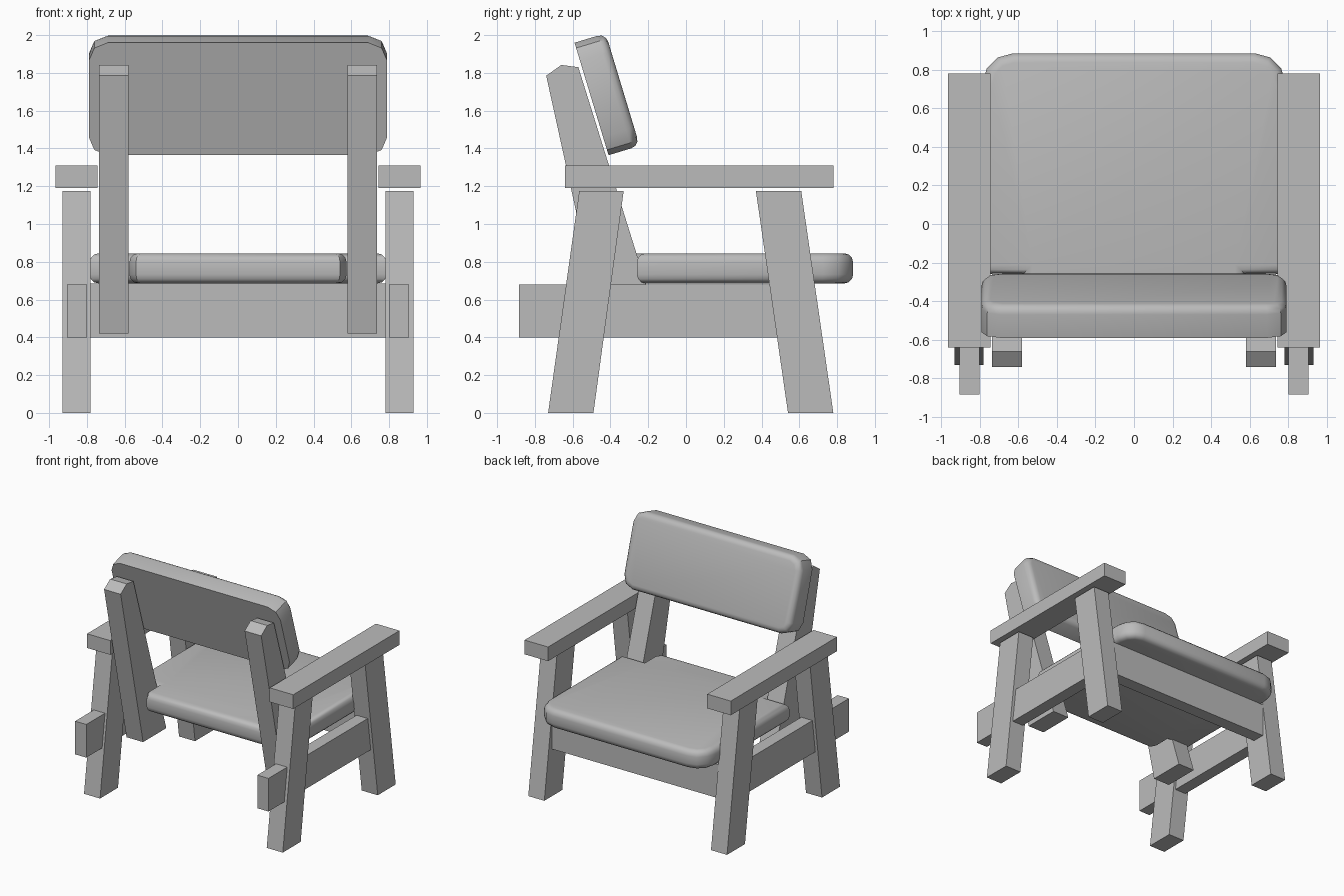
import bpy, bmesh, math
from mathutils import Matrix, Vector

cube = bpy.data.objects.get("Cube")
if cube:
    bpy.data.objects.remove(cube, do_unlink=True)

GREY = (0.5, 0.5, 0.5, 1)
mat = bpy.data.materials.new("plain grey")
mat.use_nodes = True
mat.diffuse_color = GREY
mat.node_tree.nodes["Principled BSDF"].inputs["Base Color"].default_value = GREY


def finish(bm, name, smooth=False):
    bmesh.ops.recalc_face_normals(bm, faces=bm.faces)
    mesh = bpy.data.meshes.new(name)
    bm.to_mesh(mesh)
    bm.free()
    mesh.materials.append(mat)
    obj = bpy.data.objects.new(name, mesh)
    bpy.context.collection.objects.link(obj)
    if smooth:
        bpy.ops.object.select_all(action='DESELECT')
        obj.select_set(True)
        bpy.context.view_layer.objects.active = obj
        bpy.ops.object.shade_smooth_by_angle(angle=math.radians(40))
    return obj


def prism(bm, points, depth):
    """Extrude a flat loop of points along depth; returns base and cap faces."""
    base = bm.faces.new([bm.verts.new(p) for p in points])
    ext = bmesh.ops.extrude_face_region(bm, geom=[base], use_keep_orig=True)["geom"]
    verts = [g for g in ext if isinstance(g, bmesh.types.BMVert)]
    bmesh.ops.translate(bm, vec=depth, verts=verts)
    cap = [g for g in ext if isinstance(g, bmesh.types.BMFace)][0]
    return base, cap


def side_pair(name, profile, x0, x1):
    """A board with a (y, z) profile, on both sides of the chair."""
    for side, sign in (("left", 1), ("right", -1)):
        bm = bmesh.new()
        prism(bm, [(sign * x0, y, z) for y, z in profile], Vector((sign * (x1 - x0), 0, 0)))
        finish(bm, f"{side}_{name}")


def rect(y0, y1, z0, z1):
    return [(y0, z0), (y1, z0), (y1, z1), (y0, z1)]


def arc(cx, cy, r, start, steps):
    """Quarter-circle corner points, anticlockwise from start degrees."""
    angles = [math.radians(start + 90 * i / steps) for i in range(steps + 1)]
    return [(cx + r * math.cos(a), cy + r * math.sin(a)) for a in angles]


def bevel_rims(bm, faces, offset):
    edges = list({e for f in faces for e in f.edges})
    bmesh.ops.bevel(bm, geom=edges, offset=offset, segments=3, profile=0.5,
                    affect='EDGES', clamp_overlap=True)


# Frame: legs, armrests, side rails, back posts
side_pair("rear_leg", [(-.73, 0), (-.49, 0), (-.33, 1.175), (-.565, 1.175)], .78, .93)
side_pair("front_leg", [(.54, 0), (.78, 0), (.61, 1.175), (.37, 1.175)], .78, .93)
side_pair("armrest", rect(-.64, .78, 1.19, 1.31), .745, .965)
side_pair("side_rail", rect(-.885, .6, .4, .68), .8, .905)
side_pair("back_post", [(-.44, .42), (-.13, .42), (-.57, 1.83), (-.66, 1.842), (-.74, 1.785)],
          .58, .735)

# Front apron between the front legs
bm = bmesh.new()
prism(bm, [(-.78, y, z) for y, z in rect(.57, .68, .4, .685)], Vector((1.56, 0, 0)))
finish(bm, "front_apron")

# Seat cushion: rounded front corners, notched around the back posts
half = [(.54, -.45), (.575, -.39), (.575, -.26), (.785, -.26)] + arc(.625, .725, .16, 0, 3)
outline = half + [(-x, y) for x, y in reversed(half)]
bm = bmesh.new()
rims = prism(bm, [(x, y, .685) for x, y in outline], Vector((0, 0, .16)))
bevel_rims(bm, rims, .048)
finish(bm, "seat_cushion", True)

# Backrest: rounded panel, softened on the sitting side only, leaned back
W, H, R = .79, .311, .1
corners = ((W - R, H - R, 0), (R - W, H - R, 90), (R - W, R - H, 180), (W - R, R - H, 270))
outline = [p for cx, cz, start in corners for p in arc(cx, cz, R, start, 2)]
bm = bmesh.new()
base, cap = prism(bm, [(x, 0, z) for x, z in outline], Vector((0, .172, 0)))
bevel_rims(bm, [cap], .046)
lean = math.atan2(.18, .595)
bm.transform(Matrix.Translation((0, -.5, 1.662)) @ Matrix.Rotation(lean, 4, 'X'))
finish(bm, "backrest", True)
